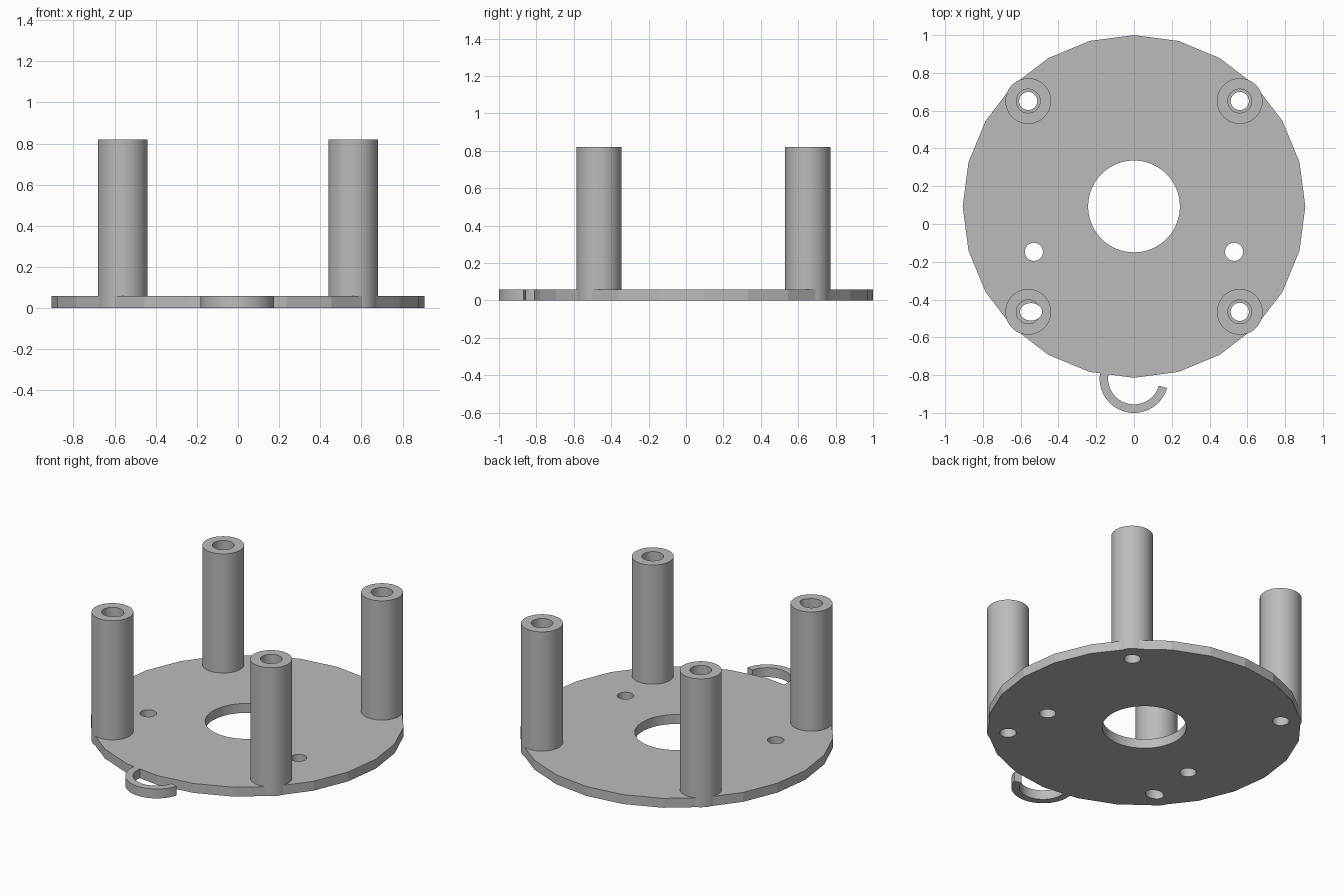
import bpy, bmesh, math
from mathutils import Matrix

cube = bpy.data.objects.get("Cube")
if cube:
    bpy.data.objects.remove(cube, do_unlink=True)

grey = bpy.data.materials.new("plain grey")
grey.use_nodes = True
colour = (0.5, 0.5, 0.5, 1)
grey.diffuse_color = colour
grey.node_tree.nodes["Principled BSDF"].inputs["Base Color"].default_value = colour

THICK, TOP = 0.06, 0.82
CENTRE_Y = 0.093
POST_X, POST_OFFSET = 0.56, 0.558


def add_object(name, bm):
    bmesh.ops.recalc_face_normals(bm, faces=bm.faces)
    mesh = bpy.data.meshes.new(name)
    bm.to_mesh(mesh)
    bm.free()
    mesh.materials.append(grey)
    obj = bpy.data.objects.new(name, mesh)
    bpy.context.collection.objects.link(obj)
    return obj


def cylinder(name, x, y, radius, z0, z1, sides=48, stretch=1):
    bm = bmesh.new()
    place = Matrix.Translation((x, y, (z0 + z1) / 2)) @ Matrix.Diagonal((stretch, 1, 1, 1))
    bmesh.ops.create_cone(bm, cap_ends=True, segments=sides, radius1=radius,
                          radius2=radius, depth=z1 - z0, matrix=place)
    return add_object(name, bm)


def cut(obj, cutter):
    cutter.hide_render = True
    mod = obj.modifiers.new("cut", 'BOOLEAN')
    mod.operation, mod.solver, mod.object = 'DIFFERENCE', 'EXACT', cutter
    bpy.context.view_layer.objects.active = obj
    bpy.ops.object.modifier_apply(modifier=mod.name)


def drill(objects, *hole, **options):
    cutter = cylinder("drill", *hole, **options)
    for obj in objects:
        cut(obj, cutter)
    bpy.data.objects.remove(cutter, do_unlink=True)


# Base plate: coarse disc with a smooth centre opening and two small holes
plate = cylinder("base_plate", 0, CENTRE_Y, 0.907, 0, THICK, sides=24)
drill([plate], 0, CENTRE_Y, 0.243, -0.1, 0.2, sides=64)
for side in (-1, 1):
    drill([plate], side * 0.53, -0.147, 0.048, -0.1, 0.2)

# Four hollow posts, with a narrower screw hole through the plate
posts = []
for depth, row in ((-1, "front"), (1, "back")):
    for side, hand in ((-1, "right"), (1, "left")):
        x, y = side * POST_X, CENTRE_Y + depth * POST_OFFSET
        post = cylinder(f"{row}_{hand}_post", x, y, 0.121, 0.001, TOP)
        drill([post], x, y, 0.063, THICK, 1)
        if row == "front" and hand == "right":
            # One hole is an elongated slot for adjustment
            drill([plate, post], x + 0.015, y, 0.046, -0.1, 1, stretch=1.27)
        else:
            drill([plate, post], x, y, 0.048, -0.1, 1)
        posts.append(post)

# Open cable hook on the front rim
bm = bmesh.new()
steps = 40
rings = []
for i in range(steps + 1):
    angle = math.radians(168 + (344 - 168) * i / steps)
    rings.append([bm.verts.new((r * math.cos(angle), -0.818 + r * math.sin(angle), z))
                  for r, z in ((0.137, 0), (0.182, 0), (0.182, THICK), (0.137, THICK))])
for a, b in zip(rings, rings[1:]):
    for k in range(4):
        n = (k + 1) % 4
        bm.faces.new((a[k], a[n], b[n], b[k]))
bm.faces.new(rings[0])
bm.faces.new(rings[-1])
hook = add_object("cable_hook", bm)

# Smooth round walls, keep the rims and the coarse disc edge crisp
bpy.ops.object.select_all(action='DESELECT')
for obj in [plate, hook] + posts:
    obj.select_set(True)
bpy.context.view_layer.objects.active = plate
bpy.ops.object.shade_smooth_by_angle(angle=math.radians(12))
